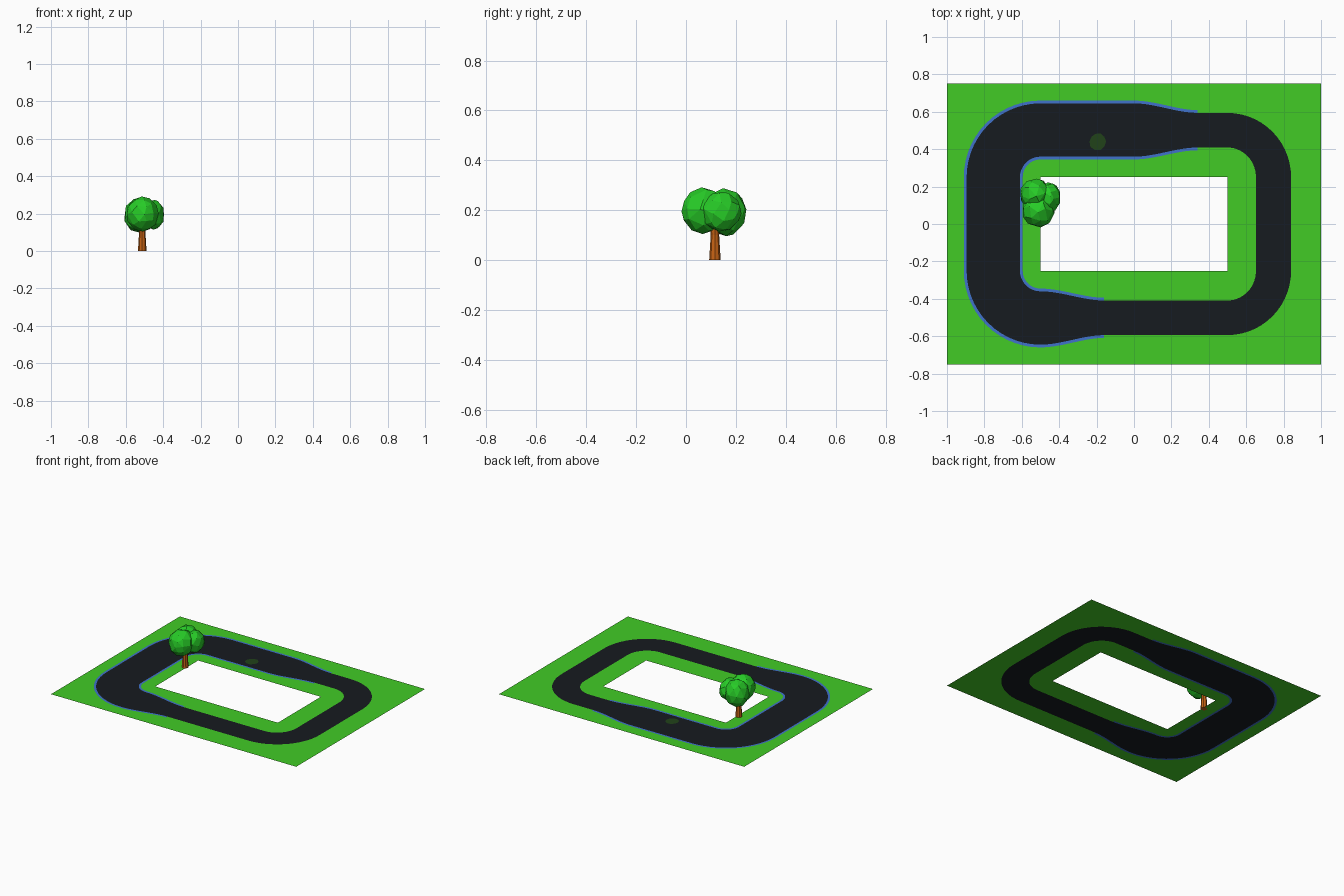
import bpy, bmesh, math, random
from mathutils import Vector

if "Cube" in bpy.data.objects:
    bpy.data.objects.remove(bpy.data.objects["Cube"])

random.seed(4)


def material(name, rgb):
    m = bpy.data.materials.new(name)
    m.diffuse_color = (*rgb, 1)
    m.use_nodes = True
    m.node_tree.nodes["Principled BSDF"].inputs["Base Color"].default_value = m.diffuse_color
    return m


GRASS = material("grass", (0.054, 0.60, 0.019))
ASPHALT = material("asphalt", (0.008, 0.011, 0.014))
BLUE = material("blue_paint", (0.05, 0.17, 0.60))
LEAF = material("leaf", (0.02, 0.60, 0.02))
BARK = material("bark", (0.57, 0.125, 0.007))
MOSS = material("dark_green", (0.015, 0.055, 0.01))


def finish(name, bm, mat):
    me = bpy.data.meshes.new(name)
    bm.to_mesh(me)
    bm.free()
    me.materials.append(mat)
    ob = bpy.data.objects.new(name, me)
    bpy.context.collection.objects.link(ob)
    return ob


def arc(cx, cy, rx, ry, start, end, n=14):
    return [Vector((cx + rx * math.cos(a), cy + ry * math.sin(a)))
            for a in (math.radians(start + (end - start) * i / n) for i in range(n + 1))]


def s_bend(x0, y0, x1, y1, n=10):
    return [Vector((x0 + (x1 - x0) * t, y0 + (y1 - y0) * t * t * (3 - 2 * t)))
            for t in (i / n for i in range(n + 1))]


def road_edge(left, rx, ry):
    """Counterclockwise edge: the kerbed wide part, then the plain narrow part."""
    wide, narrow = 0.25 + left, 0.25 + ry
    kerbed = (s_bend(0.34, narrow, 0, wide)
              + arc(-0.5, 0.25, left, left, 90, 180)
              + arc(-0.5, -0.25, left, left, 180, 270)
              + s_bend(-0.5, -wide, -0.16, -narrow)[1:])
    plain = arc(0.5, -0.25, rx, ry, -90, 0) + arc(0.5, 0.25, rx, ry, 0, 90)
    return kerbed, plain


def offset(path, w):
    out = []
    for i, p in enumerate(path):
        d = (path[min(i + 1, len(path) - 1)] - path[max(i - 1, 0)]).normalized()
        out.append(p + Vector((d.y, -d.x)) * w)
    return out


def rectangle(x, y):
    return [Vector(p) for p in ((-x, -y), (x, -y), (x, y), (-x, y))]


def flat_ring(name, loops, mat):
    bm = bmesh.new()
    edges = []
    for loop in loops:
        vs = [bm.verts.new((p.x, p.y, 0)) for p in loop]
        edges += [bm.edges.new((vs[i - 1], vs[i])) for i in range(len(vs))]
    bmesh.ops.triangle_fill(bm, use_beauty=True, edges=edges, normal=(0, 0, 1))
    for f in bm.faces:
        f.normal_update()
        if f.normal.z < 0:
            f.normal_flip()
    finish(name, bm, mat)


def kerb(name, a, b):
    bm = bmesh.new()
    va, vb = ([bm.verts.new((p.x, p.y, 0)) for p in path] for path in (a, b))
    for i in range(len(va) - 1):
        f = bm.faces.new((va[i], vb[i], vb[i + 1], va[i + 1]))
        f.normal_update()
        if f.normal.z < 0:
            f.normal_flip()
    finish(name, bm, BLUE)


# Road, kerbs and grass share one flat plane and meet edge to edge
outer, outer_plain = road_edge(0.395, 0.34, 0.344)
inner, inner_plain = road_edge(0.11, 0.152, 0.159)
outer_off, inner_off = offset(outer, 0.015), offset(inner, -0.015)

flat_ring("road", (outer + outer_plain, inner + inner_plain), ASPHALT)
kerb("outer_kerb", outer, outer_off)
kerb("inner_kerb", inner, inner_off)
flat_ring("outer_grass", (rectangle(1, 0.75),
          outer_off + [outer[-1]] + outer_plain + [outer[0]]), GRASS)
flat_ring("inner_grass", (inner_off + [inner[-1]] + inner_plain + [inner[0]],
          rectangle(0.5, 0.25)), GRASS)

# Dark green patch lying on the road
bm = bmesh.new()
bm.faces.new([bm.verts.new((-0.193 + r * math.cos(a), 0.441 + r * math.sin(a), 0.002))
              for r, a in ((random.uniform(0.042, 0.05), math.tau * i / 10)
                           for i in range(10))])
finish("ground_patch", bm, MOSS)

# Tree trunk: stacked eight-sided rings, narrow in the middle
bm = bmesh.new()
rings = []
for z, r in ((0, 0.023), (0.05, 0.020), (0.10, 0.017), (0.15, 0.022)):
    rings.append([bm.verts.new((-0.512 + r * math.cos(math.tau * i / 8),
                                0.116 + r * math.sin(math.tau * i / 8), z))
                  for i in range(8)])
for lo, hi in zip(rings, rings[1:]):
    for i in range(8):
        bm.faces.new((lo[i - 1], lo[i], hi[i], hi[i - 1]))
bm.faces.new(rings[0][::-1])
bm.faces.new(rings[-1])
finish("tree_trunk", bm, BARK)

# Tree crown: three faceted convex clumps
clumps = (((-0.512, 0.072, 0.198), (0.088, 0.091, 0.094)),
          ((-0.527, 0.160, 0.192), (0.085, 0.083, 0.097)),
          ((-0.452, 0.142, 0.194), (0.060, 0.082, 0.080)))
for k, (centre, size) in enumerate(clumps):
    bm = bmesh.new()
    bmesh.ops.create_icosphere(bm, subdivisions=2, radius=1)
    for v in bm.verts:
        jitter = Vector([random.uniform(-0.14, 0.14) for _ in range(3)])
        d = (v.co + jitter).normalized()
        v.co = Vector([c + s * x for c, s, x in zip(centre, size, d)])
    hull = bmesh.ops.convex_hull(bm, input=bm.verts[:])
    bmesh.ops.dissolve_limit(bm, angle_limit=math.radians(14),
                             verts=bm.verts[:], edges=bm.edges[:])
    bmesh.ops.recalc_face_normals(bm, faces=bm.faces[:])
    finish(f"tree_crown_{k + 1}", bm, LEAF)
